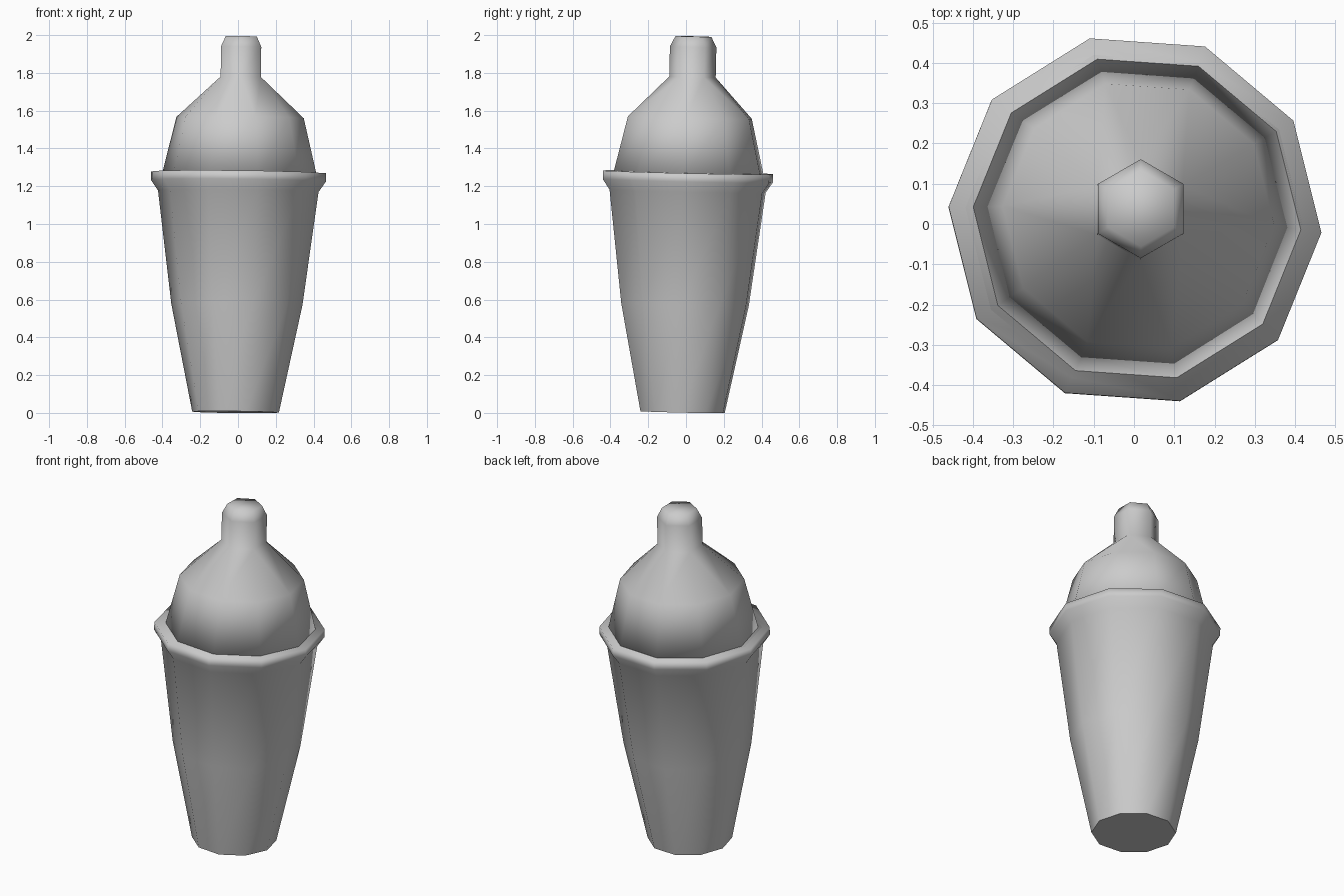
import bpy, bmesh
from math import cos, sin, pi, radians
from mathutils import Matrix, Vector

if "Cube" in bpy.data.objects:
    bpy.data.objects.remove(bpy.data.objects["Cube"], do_unlink=True)

grey = bpy.data.materials.new("plain_grey")
grey.use_nodes = True
colour = (0.6, 0.6, 0.6, 1)
grey.diffuse_color = colour
grey.node_tree.nodes["Principled BSDF"].inputs["Base Color"].default_value = colour

# The whole shaker leans very slightly back and to its left
lean = (Matrix.Translation((-0.013, -0.018, 0.004))
        @ Matrix.Rotation(radians(-1.3), 4, 'X') @ Matrix.Rotation(radians(0.7), 4, 'Y'))


def ring(bm, sides, phase, radius, z, dx=0, dy=0):
    """One closed loop of vertices with its edges."""
    angles = [radians(phase) + 2 * pi * i / sides for i in range(sides)]
    verts = [bm.verts.new(lean @ Vector((dx + radius * cos(a), dy + radius * sin(a), z)))
             for a in angles]
    edges = [bm.edges.new((verts[i], verts[(i + 1) % sides])) for i in range(sides)]
    return verts, edges


def skin(bm, rings):
    """Join neighbouring loops with faces."""
    for lower, upper in zip(rings, rings[1:]):
        bmesh.ops.bridge_loops(bm, edges=lower[1] + upper[1])


def finish(bm, name):
    bmesh.ops.recalc_face_normals(bm, faces=bm.faces)
    mesh = bpy.data.meshes.new(name)
    bm.to_mesh(mesh)
    bm.free()
    mesh.materials.append(grey)
    obj = bpy.data.objects.new(name, mesh)
    bpy.context.collection.objects.link(obj)
    return obj


# Tapered cup with a flared rim and a short inner wall
bm = bmesh.new()
cup_profile = [(0.23, 0), (0.348, 0.57), (0.426, 1.17), (0.464, 1.225),
               (0.464, 1.27), (0.422, 1.27), (0.412, 1.19)]
cup_rings = [ring(bm, 10, -4, r, z) for r, z in cup_profile]
skin(bm, cup_rings)
for f in bm.faces:
    f.smooth = True
bm.faces.new(cup_rings[0][0])
for e in cup_rings[0][1]:
    e.smooth = False
finish(bm, "cup")

# Domed lid running into a six-sided spout cap, smooth round its underside
bm = bmesh.new()
lid_rings = [ring(bm, 10, -4, r, z, 0.005, 0.003) for r, z in [(0.415, 1.24), (0.338, 1.56)]]
lid_rings += [ring(bm, 6, 30, r, z, 0.006, 0.012)
              for r, z in [(0.123, 1.775), (0.123, 1.935), (0.095, 1.99)]]
skin(bm, lid_rings)
for end in (lid_rings[0], lid_rings[-1]):
    bm.faces.new(end[0])
for f in bm.faces:
    f.smooth = True
finish(bm, "lid")
